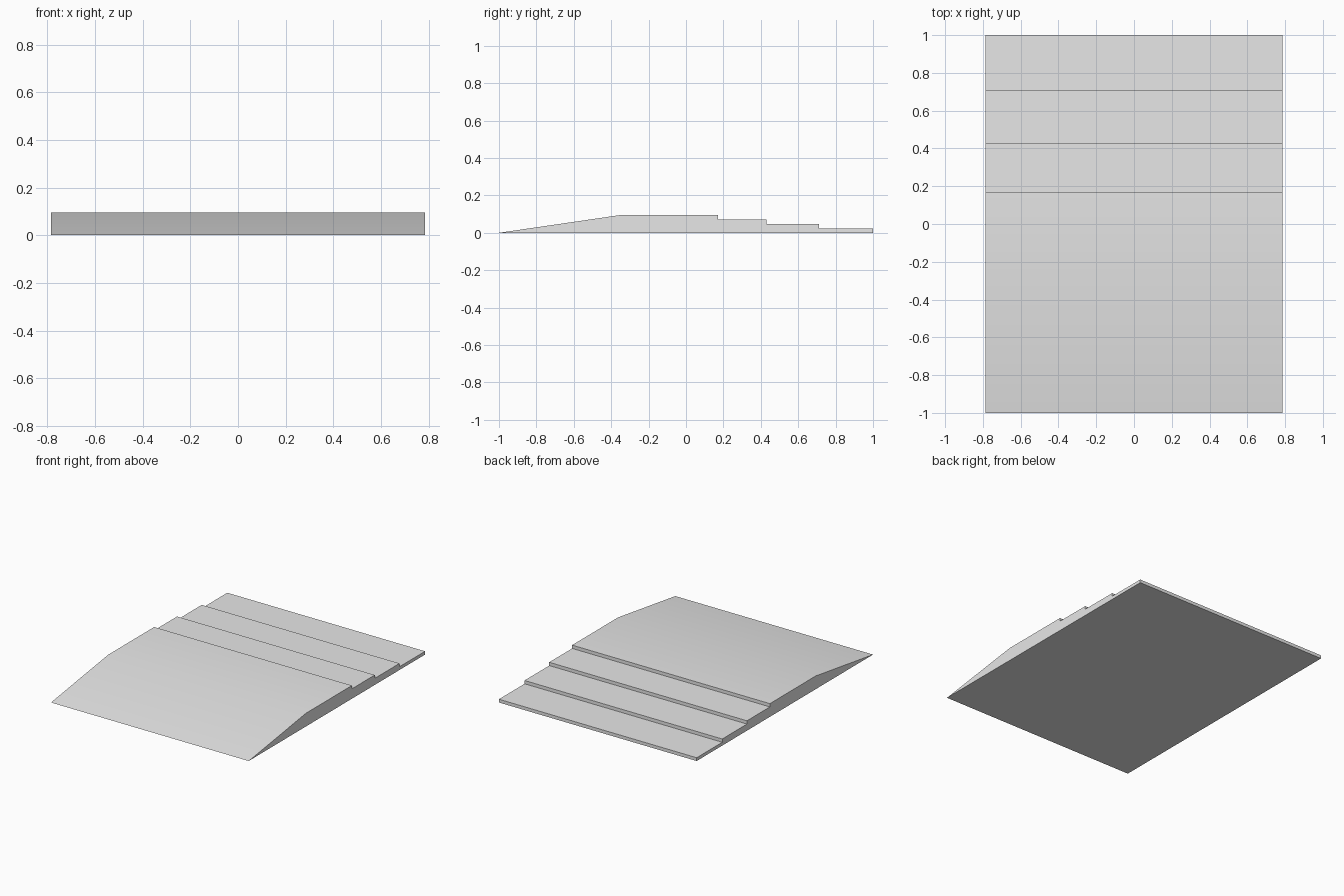
import bpy
import bmesh
from math import radians

cube = bpy.data.objects.get("Cube")
if cube:
    bpy.data.objects.remove(cube, do_unlink=True)

HALF_WIDTH = 0.785
TOP = 0.095

# Plain grey finish
grey = bpy.data.materials.new("plain grey")
grey.use_nodes = True
colour = (0.8, 0.8, 0.8, 1)
grey.diffuse_color = colour
grey.node_tree.nodes["Principled BSDF"].inputs["Base Color"].default_value = colour

# Side profile: front ramp, flat deck, then equal steps down to the back
profile = [(-1, 0), (-0.35, TOP)]
step_edges = [0.17, 0.43, 0.71, 1]
for i, y in enumerate(step_edges):
    upper = TOP * (1 - i / len(step_edges))
    lower = TOP * (1 - (i + 1) / len(step_edges))
    profile += [(y, upper), (y, lower)]

# Extrude the profile across the full width
bm = bmesh.new()
side = bm.faces.new([bm.verts.new((-HALF_WIDTH, y, z)) for y, z in profile])
extruded = bmesh.ops.extrude_face_region(bm, geom=[side])
moved = [g for g in extruded["geom"] if isinstance(g, bmesh.types.BMVert)]
bmesh.ops.translate(bm, verts=moved, vec=(2 * HALF_WIDTH, 0, 0))
bmesh.ops.recalc_face_normals(bm, faces=bm.faces)

mesh = bpy.data.meshes.new("stepped_ramp")
bm.to_mesh(mesh)
bm.free()
mesh.materials.append(grey)
ramp = bpy.data.objects.new("stepped_ramp", mesh)
bpy.context.collection.objects.link(ramp)

# Blend the ramp softly into the deck, keep the step edges sharp
bpy.ops.object.select_all(action="DESELECT")
ramp.select_set(True)
bpy.context.view_layer.objects.active = ramp
bpy.ops.object.shade_smooth_by_angle(angle=radians(30))
